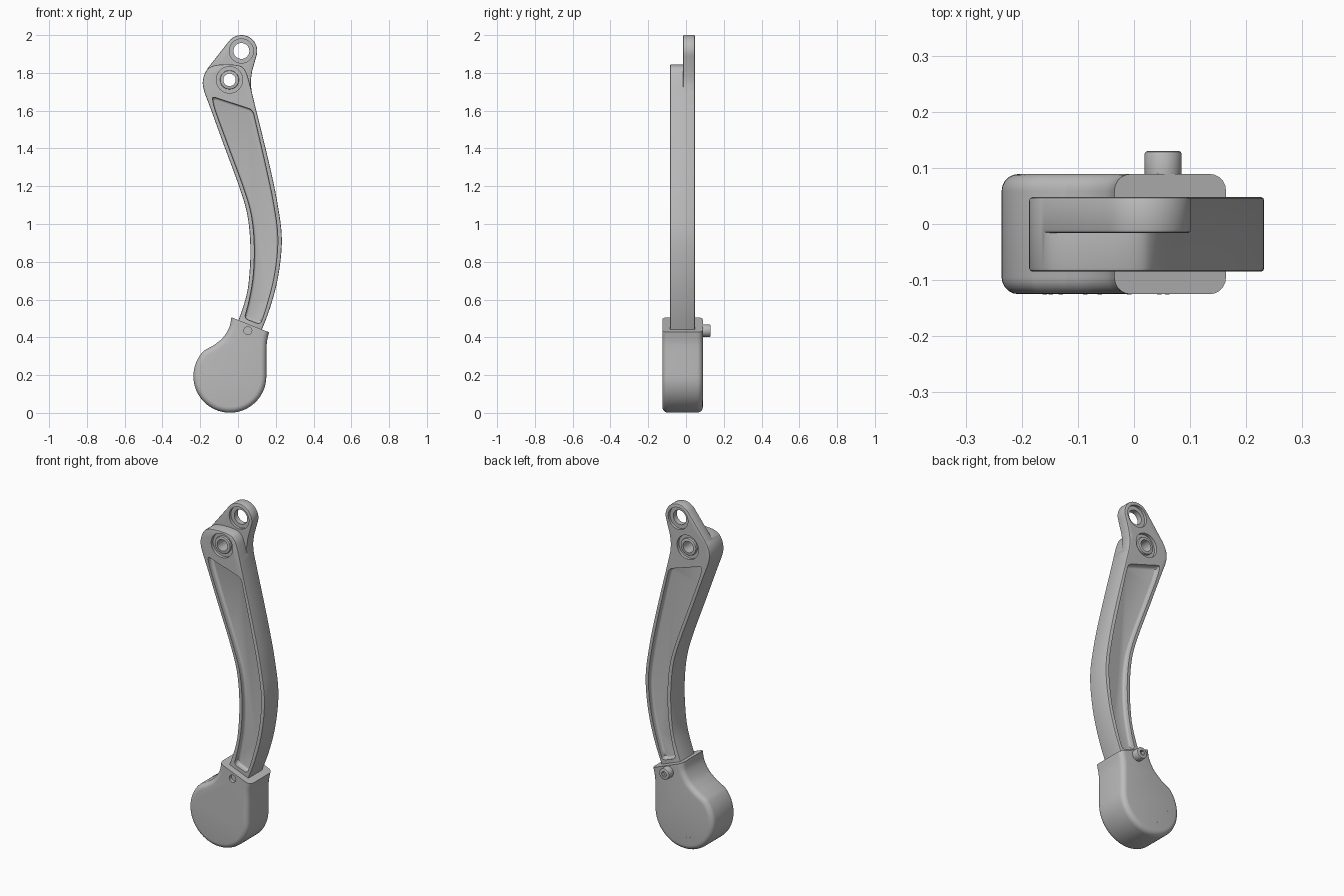
import bpy, bmesh, math
from mathutils import Vector

if "Cube" in bpy.data.objects:
    bpy.data.objects.remove(bpy.data.objects["Cube"])

grey = bpy.data.materials.new("satin_grey")
grey.use_nodes = True
grey.diffuse_color = (0.5, 0.5, 0.5, 1)
grey.node_tree.nodes["Principled BSDF"].inputs["Base Color"].default_value = (0.5, 0.5, 0.5, 1)


def spline(points, steps=6):
    """Smooth open curve through the points."""
    p = [Vector(q) for q in points]
    p = [2 * p[0] - p[1]] + p + [2 * p[-1] - p[-2]]
    out = []
    for a, b, c, d in zip(p, p[1:], p[2:], p[3:]):
        for i in range(steps):
            t = i / steps
            out.append(0.5 * (2 * b + (c - a) * t + (2 * a - 5 * b + 4 * c - d) * t * t
                              + (3 * b - a - 3 * c + d) * t ** 3))
    return out + [p[-2]]


def arc(cx, cz, r, start, end, n):
    angles = [math.radians(start + (end - start) * i / n) for i in range(n + 1)]
    return [Vector((cx + r * math.cos(a), cz + r * math.sin(a))) for a in angles]


def slab(name, outline, y0, y1, rim=0, segments=2, corner=0, open_end=False):
    """Extrude an x-z outline along y, rounding the corners and both rims."""
    bm = bmesh.new()
    face = bm.faces.new([bm.verts.new((p[0], y0, p[1])) for p in outline])
    last = face.verts[-1].co.copy()
    first = face.verts[0].co.copy()
    ext = bmesh.ops.extrude_face_region(bm, geom=[face], use_keep_orig=True)
    for v in ext["geom"]:
        if isinstance(v, bmesh.types.BMVert):
            v.co.y = y1
    bmesh.ops.recalc_face_normals(bm, faces=bm.faces)
    if corner:
        sharp = [e for e in bm.edges if abs(e.verts[0].co.y - e.verts[1].co.y) > 1e-4
                 and e.calc_face_angle() > 0.7]
        bmesh.ops.bevel(bm, geom=sharp, offset=corner, segments=5, profile=0.5, affect='EDGES')
    if rim:
        middle = (first + last) / 2
        edges = []
        for e in bm.edges:
            a, b = (v.co for v in e.verts)
            m = (a + b) / 2
            closing = open_end and abs(m.x - middle.x) + abs(m.z - middle.z) < 1e-4
            if abs(a.y - b.y) < 1e-5 and not closing:
                edges.append(e)
        bmesh.ops.bevel(bm, geom=edges, offset=rim, segments=segments, profile=0.5,
                        affect='EDGES', clamp_overlap=False)
    mesh = bpy.data.meshes.new(name)
    bm.to_mesh(mesh)
    bm.free()
    mesh.materials.append(grey)
    obj = bpy.data.objects.new(name, mesh)
    bpy.context.collection.objects.link(obj)
    return obj


def disc(name, x, z, r, y0, y1, rim=0, n=40):
    return slab(name, arc(x, z, r, 0, 360 - 360 / n, n - 1), y0, y1, rim)


def activate(obj):
    bpy.ops.object.select_all(action='DESELECT')
    obj.select_set(True)
    bpy.context.view_layer.objects.active = obj


def combine(obj, tool, operation='DIFFERENCE'):
    """Apply a boolean and discard the tool."""
    activate(obj)
    mod = obj.modifiers.new("combine", 'BOOLEAN')
    mod.operation, mod.solver, mod.object = operation, 'EXACT', tool
    bpy.ops.object.modifier_apply(modifier=mod.name)
    bpy.data.objects.remove(tool)


FRONT, BACK, STEP = -0.085, 0.048, -0.016

# Curved arm
left = [(0.039, 0.6), (0.06, 0.73), (0.065, 0.89), (0.049, 1.05), (0.007, 1.195),
        (-0.072, 1.41), (-0.141, 1.6)]
head = [(-0.181, 1.71), (-0.185, 1.766), (-0.165, 1.815), (-0.13, 1.838), (-0.07, 1.845),
        (0, 1.84), (0.033, 1.82), (0.055, 1.77)]
right = [(0.092, 1.62), (0.166, 1.316), (0.21, 1.104), (0.232, 0.92), (0.214, 0.73),
         (0.171, 0.56)]
arm = slab("arm", spline([(-0.03, 0.4)] + left + head + right + [(0.11, 0.4)]),
           FRONT, BACK, 0.006)

# Rear lug rising above the arm
LUG, PIVOT = (0.018, 1.916), (-0.045, 1.763)
lug_outline = ([Vector((-0.175, 1.73)), Vector((-0.172, 1.8)), Vector((-0.16, 1.825))]
               + arc(*LUG, 0.084, 142, -20, 20)
               + spline([(0.075, 1.81), (0.068, 1.75), (0.076, 1.68), (0.092, 1.62)])
               + [Vector((0.02, 1.6)), Vector((-0.1, 1.64))])
combine(arm, slab("lug", lug_outline, STEP, BACK, 0.006), 'UNION')

# Long recessed pockets on both faces
inset = 0.021
pocket = (spline([(0.034, 0.5)] + [(x + inset, z) for x, z in left] + [(-0.138, 1.675)])
          + spline([(0.078, 1.605)] + [(x - inset, z) for x, z in right[1:]] + [(0.118, 0.468)]))
for y0, y1 in ((FRONT - 0.05, FRONT + 0.03), (BACK - 0.03, BACK + 0.05)):
    combine(arm, slab("pocket", pocket, y0, y1, 0.012, 3, 0.022))

# Bores with stepped mouths
for (x, z), bore, mouth, depth in ((LUG, 0.042, 0.064, 0.016), (PIVOT, 0.045, 0.07, 0.018)):
    front = STEP if z > 1.85 else FRONT
    combine(arm, disc("bore", x, z, bore, -0.2, 0.2))
    combine(arm, disc("front_mouth", x, z, mouth, front - 0.02, front + depth))
    combine(arm, disc("back_mouth", x, z, mouth, BACK - depth, BACK + 0.02))

# Pivot bushing
bushing = disc("pivot_bushing", *PIVOT, 0.05, FRONT + 0.004, BACK - 0.004, 0.004)
combine(bushing, disc("bushing_bore", *PIVOT, 0.033, -0.2, 0.2))

# Rounded foot with a neck that holds the arm
FOOT = (-0.043, 0.194)
foot_outline = (spline([(-0.035, 0.506), (-0.046, 0.453), (-0.078, 0.4), (-0.125, 0.36)])
                + arc(*FOOT, 0.193, 135, 360, 40)
                + spline([(0.15, 0.27), (0.151, 0.34), (0.154, 0.38), (0.164, 0.427)]))
foot = slab("foot", foot_outline, -0.125, 0.089, 0.03, 5, open_end=True)

# Cross pin through the neck
PIN = (0.052, 0.435)
combine(foot, disc("pin_recess", *PIN, 0.021, -0.2, -0.105))
pin = disc("cross_pin", *PIN, 0.033, 0.07, 0.13, 0.005)
combine(pin, disc("pin_socket", *PIN, 0.016, 0.11, 0.2, n=6))

# Tiny dimples marked on both faces of the foot
for i, angle in enumerate((190, 207, 222, 248, 261, 287, 318, 330)):
    a = math.radians(angle)
    x, z = FOOT[0] + 0.118 * math.cos(a), FOOT[1] + 0.118 * math.sin(a)
    for side, y in (("front", -0.1255), ("back", 0.0885)):
        disc(f"{side}_dimple_{i + 1}", x, z, 0.004, y, y + 0.001, n=8)

for obj in bpy.context.scene.objects:
    if obj.type == 'MESH':
        activate(obj)
        bpy.ops.object.shade_smooth_by_angle(angle=math.radians(35))
